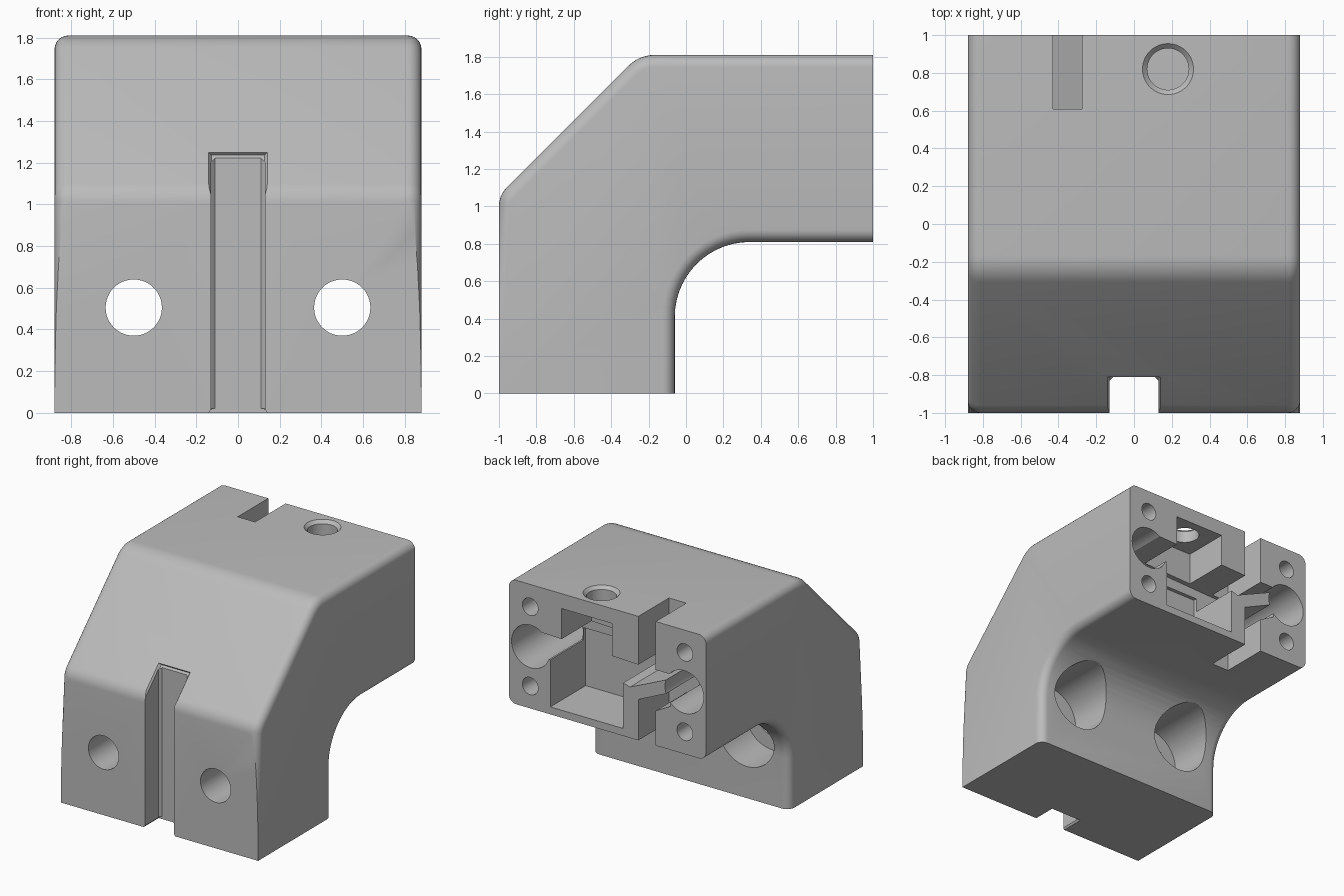
import bpy, bmesh, math
from mathutils import Vector

cube = bpy.data.objects.get("Cube")
if cube:
    bpy.data.objects.remove(cube, do_unlink=True)

grey = bpy.data.materials.new("light grey")
grey.use_nodes = True
grey.diffuse_color = (0.5, 0.5, 0.5, 1)
grey.node_tree.nodes["Principled BSDF"].inputs["Base Color"].default_value = (0.5, 0.5, 0.5, 1)

W = 0.88       # half width
MID = 1.31     # height of the arm's axis
END = 1.1      # cutters overshoot the end face


def make_object(name, bm):
    bmesh.ops.recalc_face_normals(bm, faces=bm.faces)
    mesh = bpy.data.meshes.new(name)
    bm.to_mesh(mesh)
    bm.free()
    obj = bpy.data.objects.new(name, mesh)
    bpy.context.collection.objects.link(obj)
    mesh.materials.append(grey)
    return obj


def prism_mesh(points, place, a, b):
    """Extrude a 2D outline from a to b; place maps (u, v, w) to space."""
    bm = bmesh.new()
    rings = [[bm.verts.new(place(u, v, w)) for u, v in points] for w in (a, b)]
    n = len(points)
    for ring in rings:
        bm.faces.new(ring)
    for i in range(n):
        j = (i + 1) % n
        bm.faces.new((rings[0][i], rings[0][j], rings[1][j], rings[1][i]))
    bmesh.ops.recalc_face_normals(bm, faces=bm.faces)
    return bm


def along_x(u, v, w): return Vector((w, u, v))
def along_y(u, v, w): return Vector((u, w, v))
def along_z(u, v, w): return Vector((u, v, w))


def circle(u, v, r, n=48):
    return [(u + r * math.cos(math.tau * i / n), v + r * math.sin(math.tau * i / n)) for i in range(n)]


def rect(u0, u1, v0, v1):
    return [(u0, v0), (u1, v0), (u1, v1), (u0, v1)]


def fillet(p, q, s, r, n):
    """Round the corner q between p and s."""
    p, q, s = Vector(p), Vector(q), Vector(s)
    d1, d2 = (p - q).normalized(), (s - q).normalized()
    half = d1.angle(d2) / 2
    centre = q + (d1 + d2).normalized() * (r / math.sin(half))
    t = r / math.tan(half)
    a, b = q + d1 * t - centre, q + d2 * t - centre
    sweep = a.angle(b)
    return [tuple(centre + (a * math.sin(sweep * (1 - k / n)) + b * math.sin(sweep * k / n)) / math.sin(sweep))
            for k in range(n + 1)]


# Elbow body: side outline with rounded corners
corners = [(-1, 0), (-0.06, 0), (-0.06, 0.81), (1, 0.81), (1, 1.81), (-0.25, 1.81), (-1, 1.06)]
radii = [0, 0, 0.4, 0, 0, 0.2, 0.14]
outline = []
for i, (c, r) in enumerate(zip(corners, radii)):
    if r:
        outline += fillet(corners[i - 1], c, corners[(i + 1) % len(corners)], r, 14 if r > 0.3 else 6)
    else:
        outline.append(c)
bm = prism_mesh(outline, along_x, -W, W)


def on_plane(edge, axis, value):
    return all(abs(v.co[axis] - value) < 1e-4 for v in edge.verts)


# Round the side edges, leaving the front, foot and end faces square
rim = [e for e in bm.edges if (on_plane(e, 0, W) or on_plane(e, 0, -W))
       and not (on_plane(e, 1, -1) or on_plane(e, 2, 0) or on_plane(e, 1, 1))]
bmesh.ops.bevel(bm, geom=rim, offset=0.09, offset_type='OFFSET', segments=6, profile=0.5,
                affect='EDGES', clamp_overlap=True)
# Small chamfer round the foot and the end face
lip = [e for e in bm.edges if on_plane(e, 1, 1) or (on_plane(e, 2, 0) and not on_plane(e, 1, -1))]
bmesh.ops.bevel(bm, geom=lip, offset=0.02, segments=1, affect='EDGES', clamp_overlap=True)
body = make_object("elbow_bracket", bm)

cutters = []


def cut(name, points, place, a, b):
    cutters.append(make_object(name, prism_mesh(points, place, a, b)))


def cone_cut(name, x, y, z0, z1, r0, r1):
    bm = bmesh.new()
    bmesh.ops.create_cone(bm, cap_ends=True, segments=48, radius1=r0, radius2=r1, depth=z1 - z0)
    bmesh.ops.translate(bm, verts=bm.verts, vec=(x, y, (z0 + z1) / 2))
    cutters.append(make_object(name, bm))


# Front keyway with chamfered inner corners
cut("keyway", [(-0.13, -1.1), (0.13, -1.1), (0.13, -0.83), (0.11, -0.81), (-0.11, -0.81), (-0.13, -0.83)],
    along_z, -0.1, 1.6)
# Keyway lips on the foot and on the slope
flare = [(-0.17, -0.04), (0.17, -0.04), (0.126, 0.02), (-0.126, 0.02)]
cut("keyway_foot_lip", flare, along_y, -1.1, -0.81)
cut("keyway_slope_lip", flare, lambda u, v, w: Vector((u, w + v * 0.7, w + 2.06 - v * 0.7)), -1.05, -0.81)

for side in (-1, 1):
    # Bolt holes with deep counterbores, rod sockets and screw holes
    cut("bolt_hole", circle(side * 0.5, 0.505, 0.135), along_y, -1.1, 0.1)
    cut("counterbore", circle(side * 0.5, 0.505, 0.25), along_y, -0.4, 0.6)
    cut("rod_socket", circle(side * 0.685, MID, 0.172), along_y, 0.2, END)
    for up in (-1, 1):
        cut("screw_hole", circle(side * 0.69, MID + up * 0.32, 0.07, 32), along_y, 0.5, END)

# Pocket in the end face
cut("lower_pocket", rect(-0.14, 0.51, 0.87, 1.35), along_y, 0.55, END)
cut("upper_pocket", rect(-0.04, 0.41, 1.3, 1.69), along_y, 0.62, END)
cut("cross_channel", [(0.6, 1.25), (0.6, 1.45), (-0.29, 1.42), (-0.56, 1.42), (-0.56, 1.38), (-0.2, 1.22),
                      (-0.1, 1.25)], along_y, 0.58, END)
# Slots above and below the slanted fin
cut("upper_slot", [(-0.43, 1.9), (-0.275, 1.9), (-0.275, 1.26), (-0.43, 1.33)], along_y, 0.61, END)
cut("lower_slot", [(-0.43, 0.7), (-0.275, 0.7), (-0.275, 1.14), (-0.56, 1.27), (-0.56, 1.16), (-0.43, 1.09)],
    along_y, 0.61, END)
# Access hole on top
cone_cut("access_hole", 0.18, 0.82, 1.5, 1.9, 0.11, 0.11)
cone_cut("access_hole_lip", 0.18, 0.82, 1.785, 1.84, 0.11, 0.165)

for cutter in cutters:
    mod = body.modifiers.new(cutter.name, 'BOOLEAN')
    mod.operation = 'DIFFERENCE'
    mod.solver = 'EXACT'
    mod.object = cutter

# Apply the cuts and drop the cutters
bpy.ops.object.select_all(action='DESELECT')
body.select_set(True)
bpy.context.view_layer.objects.active = body
for mod in list(body.modifiers):
    bpy.ops.object.modifier_apply(modifier=mod.name)
for cutter in cutters:
    bpy.data.objects.remove(cutter, do_unlink=True)
bpy.ops.object.shade_smooth_by_angle(angle=math.radians(25))
